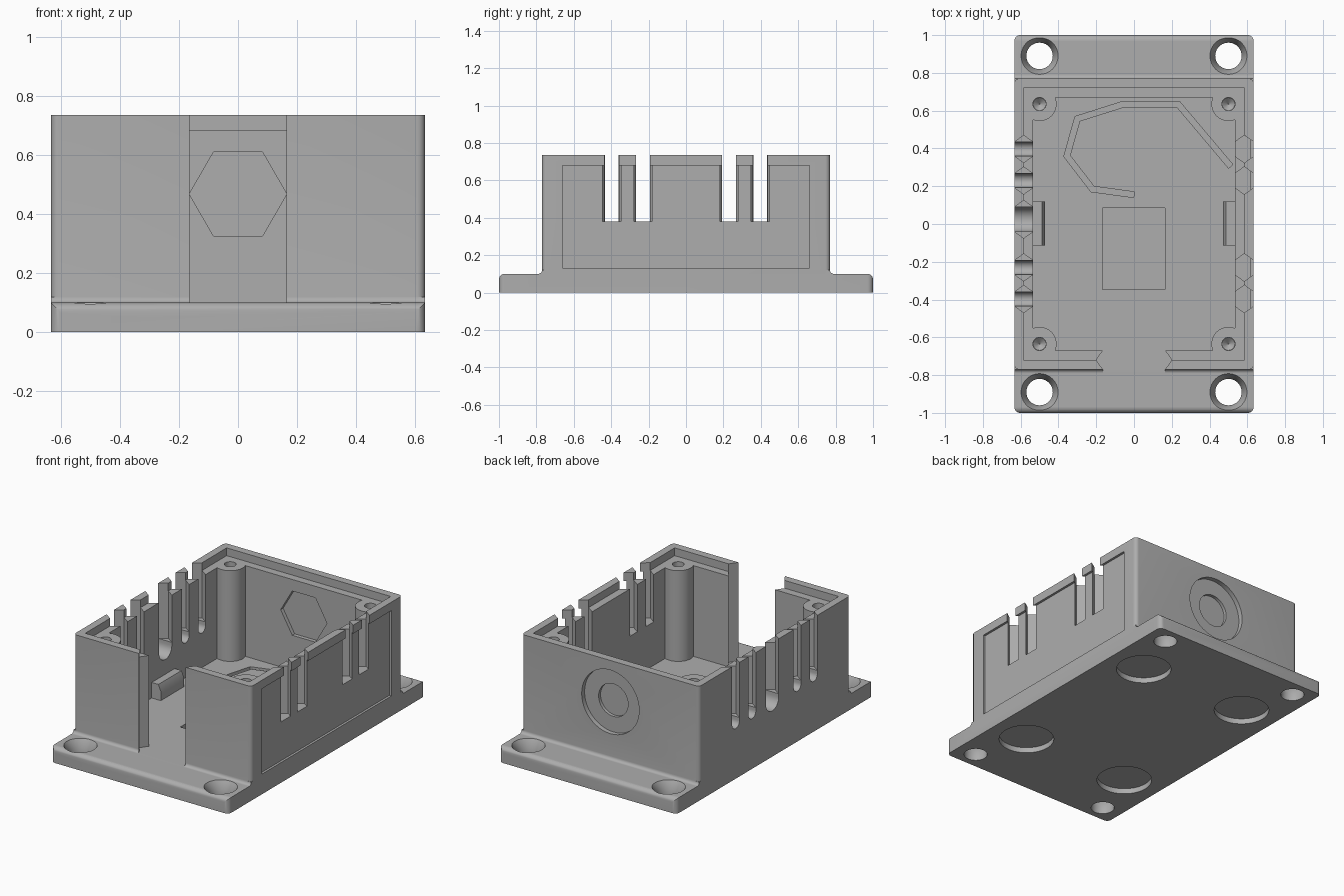
import bpy, bmesh, math
from mathutils import Vector

cube = bpy.data.objects.get("Cube")
if cube:
    bpy.data.objects.remove(cube, do_unlink=True)

grey = bpy.data.materials.new("plain grey")
grey.use_nodes = True
colour = (0.42, 0.42, 0.42, 1)
grey.diffuse_color = colour
grey.node_tree.nodes["Principled BSDF"].inputs["Base Color"].default_value = colour


def add_object(name, bm):
    bmesh.ops.recalc_face_normals(bm, faces=bm.faces)
    mesh = bpy.data.meshes.new(name)
    bm.to_mesh(mesh)
    bm.free()
    mesh.materials.append(grey)
    ob = bpy.data.objects.new(name, mesh)
    bpy.context.collection.objects.link(ob)
    return ob


def prism(name, pts, axis, lo, hi):
    """Extrude a flat outline along an axis."""
    place = {"x": lambda a, b, t: (t, a, b),
             "y": lambda a, b, t: (a, t, b),
             "z": lambda a, b, t: (a, b, t)}[axis]
    bm = bmesh.new()
    rings = [[bm.verts.new(place(a, b, t)) for a, b in pts] for t in (lo, hi)]
    for ring in rings:
        bm.faces.new(ring)
    n = len(pts)
    for i in range(n):
        j = (i + 1) % n
        bm.faces.new((rings[0][i], rings[0][j], rings[1][j], rings[1][i]))
    return add_object(name, bm)


def cone(name, x, y, z0, z1, r0, r1, n=40):
    bm = bmesh.new()
    bmesh.ops.create_cone(bm, cap_ends=True, segments=n, radius1=r0, radius2=r1, depth=z1 - z0)
    bmesh.ops.translate(bm, verts=bm.verts, vec=(x, y, (z0 + z1) / 2))
    return add_object(name, bm)


def arc(cx, cy, r, a0, a1, n=6):
    steps = [math.radians(a0 + (a1 - a0) * i / n) for i in range(n + 1)]
    return [(cx + r * math.cos(a), cy + r * math.sin(a)) for a in steps]


def circle(cx, cy, r, n=48):
    return arc(cx, cy, r, 0, 360, n)[:-1]


def rect(x0, x1, y0, y1):
    return [(x0, y0), (x1, y0), (x1, y1), (x0, y1)]


def round_rect(w, h, r):
    return (arc(w - r, h - r, r, 0, 90) + arc(r - w, h - r, r, 90, 180)
            + arc(r - w, r - h, r, 180, 270) + arc(w - r, r - h, r, 270, 360))


def grooved_slot(centre, half, inner, outer):
    """Slot outline through a wall, with a V groove in each cheek."""
    mid = (inner + outer) / 2
    reach = math.copysign(0.03, outer)
    side = [(inner - reach / 2, half), (inner, half), (mid, half + 0.035),
            (outer, half), (outer + reach, half)]
    return [(d, centre - w) for d, w in side] + [(d, centre + w) for d, w in reversed(side)]


def ribbon(path, width):
    """Outline of a mitred band that follows a path."""
    path = [Vector(p) for p in path]
    left, right = [], []
    for i, p in enumerate(path):
        a = (p - path[i - 1]).normalized() if i else None
        b = (path[i + 1] - p).normalized() if i + 1 < len(path) else None
        a, b = a or b, b or a
        t = (a + b).normalized()
        side = Vector((-t.y, t.x)) * (width / 2 / t.dot(a))
        left.append(tuple(p + side))
        right.append(tuple(p - side))
    return left + right[::-1]


W, L, H, FLOOR, LEDGE = 0.633, 0.77, 0.735, 0.1, 0.685
IN_X, IN_Y = 0.535, 0.67
corners = [(sx, sy) for sx in (-1, 1) for sy in (-1, 1)]
helpers = []

# Flanged base with rounded corners
body = prism("enclosure", round_rect(W, 1, 0.03), "z", 0, 0.2)


def combine(tool, operation="DIFFERENCE"):
    mod = body.modifiers.new(tool.name, "BOOLEAN")
    mod.operation, mod.solver, mod.object = operation, "EXACT", tool
    tool.hide_render = True
    helpers.append(tool)


# Side profile: rounded flange ends and a small fillet at the foot of the box
half = ([(1, 0)] + arc(0.97, 0.07, 0.03, 0, 90)
        + arc(L + 0.02, FLOOR + 0.02, 0.02, 270, 180))
combine(prism("flange_profile", half + [(-y, z) for y, z in reversed(half)], "x", -0.7, 0.7),
        "INTERSECT")

# Box, pocket and stepped rim
combine(prism("box_block", round_rect(W, L, 0.025), "z", 0.05, H), "UNION")
combine(prism("pocket", rect(-IN_X, IN_X, -IN_Y, IN_Y), "z", FLOOR, 1))
combine(prism("rim_step", rect(-0.585, 0.585, -0.72, 0.72), "z", LEDGE, 1))

# Corner screw posts
for sx, sy in corners:
    combine(cone("screw_post", sx * 0.5, sy * 0.635, 0.05, LEDGE, 0.09, 0.09), "UNION")
for sx, sy in corners:
    combine(cone("screw_hole", sx * 0.5, sy * 0.635, 0.34, 0.8, 0.035, 0.035, 24))
    combine(cone("screw_hole_tip", sx * 0.5, sy * 0.635, 0.31, 0.341, 0.002, 0.035, 24))

# Low clips against the side walls
for s in (-1, 1):
    clip = [(s * x, z) for x, z in
            ((0.56, 0.08), (0.47, 0.08), (0.47, 0.16), (0.487, 0.2), (0.56, 0.2))]
    combine(prism("side_clip", clip, "y", -0.115, 0.12), "UNION")

# Shallow panel recess on the left wall
combine(prism("panel_recess", rect(-0.66, 0.66, 0.13, 0.68), "x", W - 0.015, 0.7))

# Cable slots: flat-bottomed on one wall, round-bottomed on the other
small = [-0.397, -0.23, 0.23, 0.397]
for y in small:
    combine(prism("left_slot", grooved_slot(y, 0.038, IN_X, W), "z", 0.38, 1))
for y, r in [(y, 0.037) for y in small] + [(0.025, 0.065)]:
    combine(prism("right_slot", grooved_slot(y, r, -IN_X, -W), "z", 0.38, 1))
    u_shape = arc(y, 0.36, r, 180, 360, 16) + [(y + r, 0.5), (y - r, 0.5)]
    combine(prism("right_slot_bottom", u_shape, "x", -0.7, -0.52))

# Grooved opening in the front wall
gap = [(x, y) for y, x in grooved_slot(0, 0.165, -IN_Y, -L)]
combine(prism("front_opening", gap, "z", FLOOR, 1))

# Back wall: hexagonal pocket inside, stepped round recess outside
combine(prism("hex_pocket", circle(0, 0.468, 0.165, 6), "y", 0.6, IN_Y + 0.025))
combine(prism("round_recess", circle(0, 0.468, 0.205), "y", L - 0.03, 0.9))
combine(prism("inner_recess", circle(0, 0.468, 0.105), "y", L - 0.05, 0.9))

# Floor: square pocket and winding wire channel
combine(prism("square_pocket", rect(-0.168, 0.165, -0.348, 0.085), "z", 0.07, 0.2))
wire = [(0, 0.155), (-0.22, 0.185), (-0.355, 0.36), (-0.3, 0.557),
        (-0.06, 0.633), (0.235, 0.633), (0.512, 0.305)]
combine(prism("wire_channel", ribbon(wire, 0.03), "z", 0.07, 0.2))

# Countersunk mounting holes and round foot recesses below
for sx, sy in corners:
    combine(cone("mount_hole", sx * 0.5, sy * 0.89, -0.1, 0.2, 0.07, 0.07))
    combine(cone("countersink", sx * 0.5, sy * 0.89, 0.05, 0.102, 0.07, 0.099))
    combine(cone("foot_recess", sx * 0.385, sy * 0.55, -0.1, 0.035, 0.165, 0.165, 48))

# Bake the cuts into one mesh and drop the helpers
bpy.context.view_layer.update()
final = bpy.data.meshes.new_from_object(body.evaluated_get(bpy.context.evaluated_depsgraph_get()))
body.modifiers.clear()
body.data = final
final.materials.clear()
final.materials.append(grey)
for poly in final.polygons:
    poly.material_index = 0
for ob in helpers:
    bpy.data.objects.remove(ob, do_unlink=True)

bpy.ops.object.select_all(action="DESELECT")
body.select_set(True)
bpy.context.view_layer.objects.active = body
bpy.ops.object.shade_smooth_by_angle(angle=math.radians(30))
